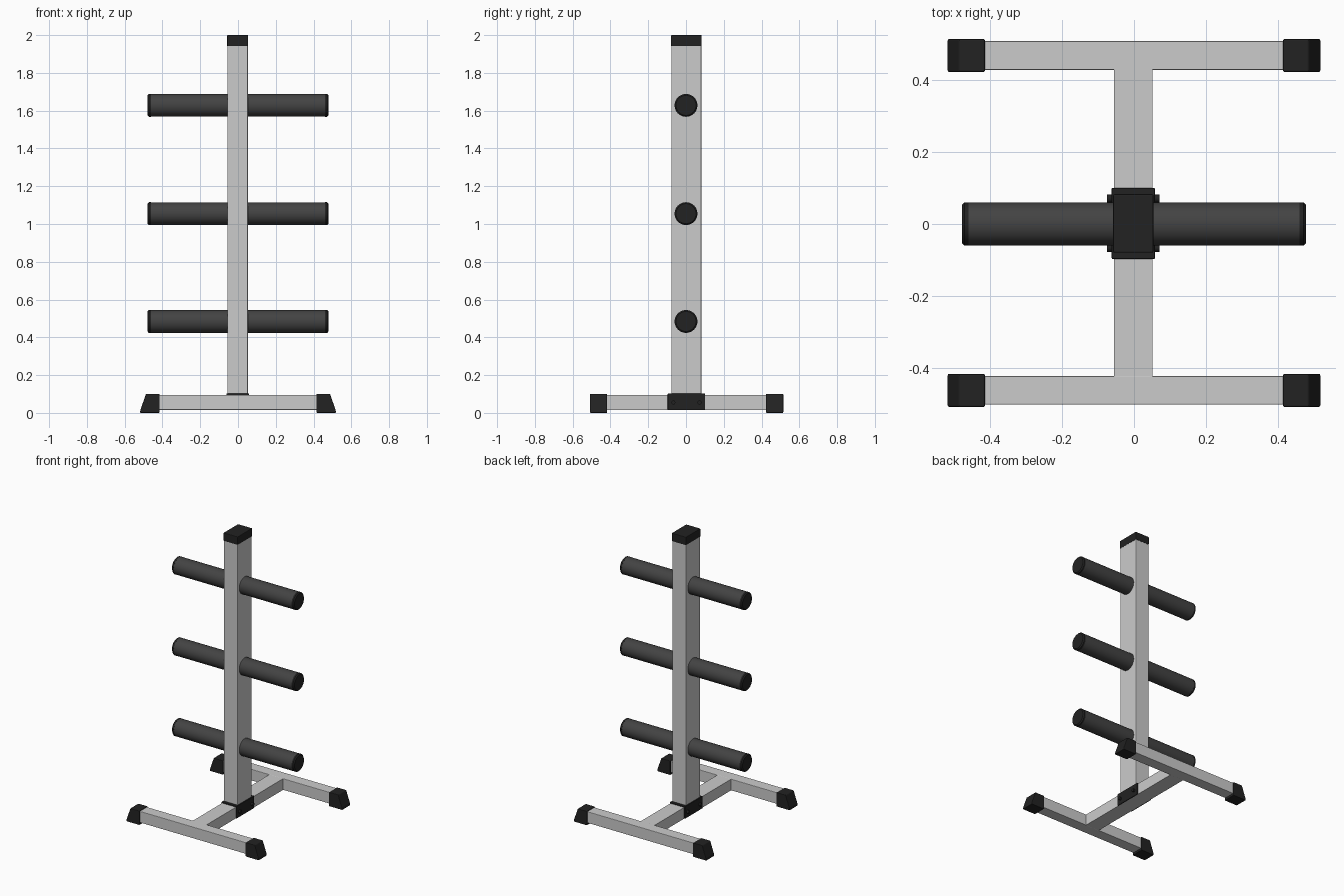
import bpy
import bmesh
from math import radians
from mathutils import Matrix, Vector

cube = bpy.data.objects.get("Cube")
if cube:
    bpy.data.objects.remove(cube, do_unlink=True)


def material(name, value):
    mat = bpy.data.materials.new(name)
    mat.use_nodes = True
    color = (value, value, value, 1)
    mat.diffuse_color = color
    mat.node_tree.nodes["Principled BSDF"].inputs["Base Color"].default_value = color
    return mat


STEEL = material("light grey steel", 0.6)
RUBBER = material("black rubber", 0.016)
SLEEVE = material("dark grey sleeve", 0.056)
CX = -0.002  # centre line of the post and spine


def finish(name, bm, mat, bevel=0.0, smooth=False):
    bmesh.ops.recalc_face_normals(bm, faces=bm.faces)
    mesh = bpy.data.meshes.new(name)
    bm.to_mesh(mesh)
    bm.free()
    obj = bpy.data.objects.new(name, mesh)
    bpy.context.collection.objects.link(obj)
    mesh.materials.append(mat)
    if bevel:
        mod = obj.modifiers.new("soft edges", "BEVEL")
        mod.width, mod.segments = bevel, 2
    if smooth:
        bpy.ops.object.select_all(action="DESELECT")
        obj.select_set(True)
        bpy.context.view_layer.objects.active = obj
        bpy.ops.object.shade_smooth_by_angle(angle=radians(35))
    return obj


def box(name, low, high, mat, bevel=0.0):
    low, high = Vector(low), Vector(high)
    bm = bmesh.new()
    bmesh.ops.create_cube(bm, size=1, matrix=Matrix.Translation((low + high) / 2)
                          @ Matrix.Diagonal((*(high - low), 1)))
    return finish(name, bm, mat, bevel)


def rod(name, x0, x1, y, z, r0, r1, mat, sides=32):
    """Cylinder or cone along x, from radius r0 at x0 to r1 at x1."""
    bm = bmesh.new()
    place = Matrix.Translation(((x0 + x1) / 2, y, z)) @ Matrix.Rotation(radians(90), 4, "Y")
    bmesh.ops.create_cone(bm, cap_ends=True, segments=sides, radius1=r0, radius2=r1,
                          depth=x1 - x0, matrix=place)
    return finish(name, bm, mat, smooth=True)


def foot(name, side, y):
    """Sloped rubber end: a side profile extruded along y."""
    profile = [(0.415, 0), (0.519, 0), (0.516, 0.018), (0.487, 0.1), (0.415, 0.1)]
    bm = bmesh.new()
    face = bm.faces.new([bm.verts.new((side * x, y - 0.046, z)) for x, z in profile])
    out = bmesh.ops.extrude_face_region(bm, geom=[face])
    moved = [v for v in out["geom"] if isinstance(v, bmesh.types.BMVert)]
    bmesh.ops.translate(bm, verts=moved, vec=(0, 0.092, 0))
    return finish(name, bm, RUBBER, 0.004)


# Base: two cross beams with sloped feet, joined by a spine
for label, y in (("front", -0.463), ("back", 0.469)):
    box(label + "_beam", (-0.43, y - 0.04, 0.016), (0.43, y + 0.04, 0.096), STEEL, 0.003)
    for hand, side in (("left", 1), ("right", -1)):
        foot(f"{label}_{hand}_foot", side, y)
box("base_spine", (CX - 0.054, -0.43, 0.0165), (CX + 0.054, 0.435, 0.0955), STEEL)

# Saddle bracket over the spine, with bolts through both cheeks
box("bracket_top", (CX - 0.06, -0.097, 0.09), (CX + 0.06, 0.1, 0.102), RUBBER, 0.002)
for hand, side in (("left", 1), ("right", -1)):
    inner, outer = sorted((CX + side * 0.052, CX + side * 0.06))
    box(f"bracket_{hand}_cheek", (inner, -0.097, 0.016), (outer, 0.1, 0.1), RUBBER, 0.002)
    for place, y in (("front", -0.067), ("back", 0.071)):
        a, b = sorted((CX + side * 0.056, CX + side * 0.073))
        rod(f"{place}_{hand}_bolt", a, b, y, 0.055, 0.011, 0.011, RUBBER, 12)

# Upright post and its cap
box("post", (CX - 0.054, -0.078, 0.1), (CX + 0.054, 0.081, 1.95), STEEL, 0.004)
box("post_cap", (CX - 0.056, -0.08, 1.942), (CX + 0.056, 0.083, 2), RUBBER, 0.004)

# Three pairs of plate pegs with chamfered end caps
for level, z in (("lower", 0.484), ("middle", 1.055), ("upper", 1.628)):
    rod(level + "_peg", -0.463, 0.463, 0, z, 0.06, 0.06, SLEEVE)
    for hand, side in (("left", 1), ("right", -1)):
        a, b = sorted((side * 0.461, side * 0.472))
        rod(f"{level}_{hand}_cap", a, b, 0, z, 0.0605, 0.0605, RUBBER)
        a, b = sorted((side * 0.472, side * 0.479))
        radii = (0.0605, 0.053) if side > 0 else (0.053, 0.0605)
        rod(f"{level}_{hand}_cap_rim", a, b, 0, z, *radii, RUBBER)
